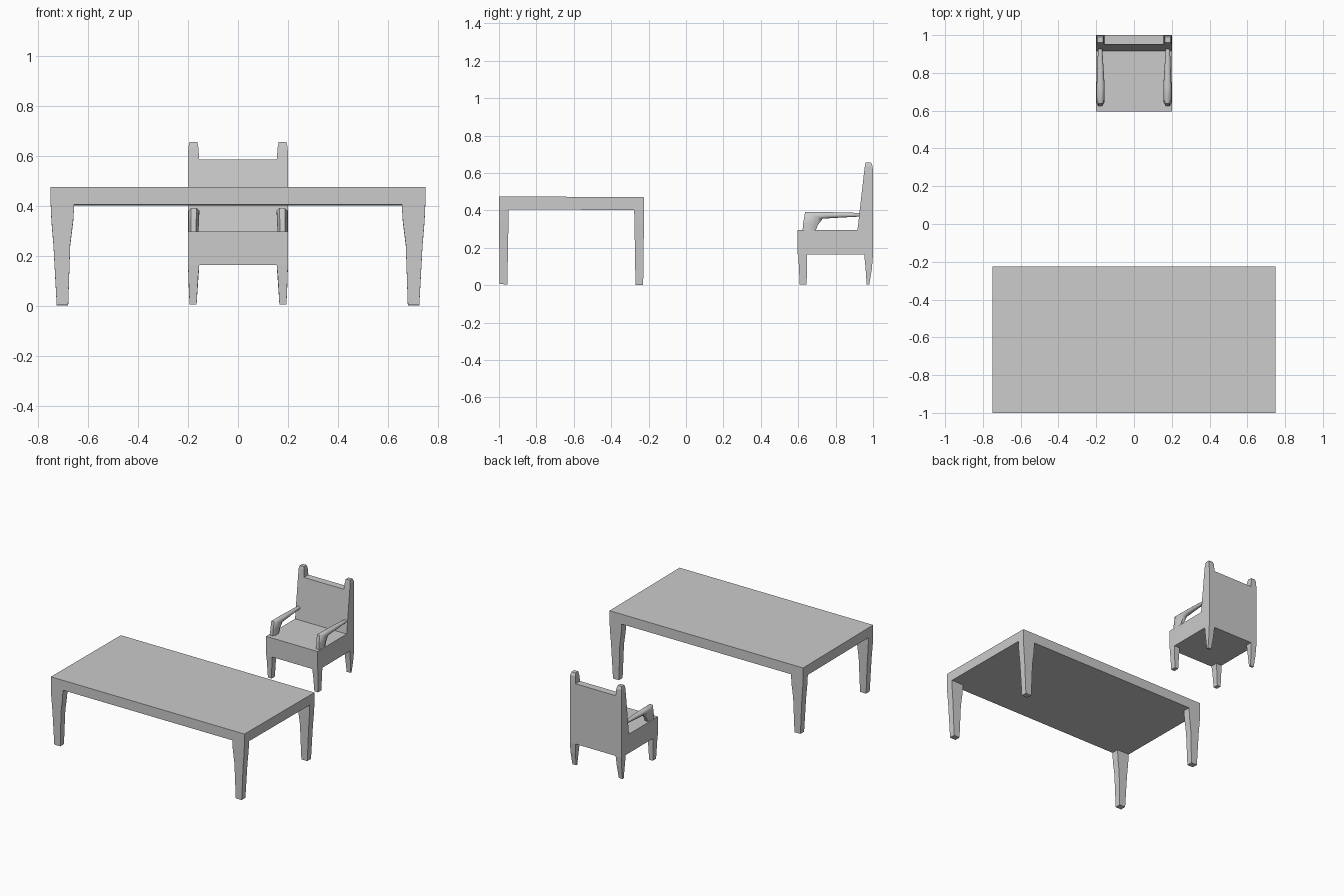
import bpy, bmesh

if "Cube" in bpy.data.objects:
    bpy.data.objects.remove(bpy.data.objects["Cube"])

TILT = 0.0065  # the table leans very slightly: front edge a touch higher than the rear


def loft(name, sections, smooth=False, tilt=0.0):
    """Skin a list of equal-sized point rings and cap both ends."""
    bm = bmesh.new()
    rings = [[bm.verts.new((x, y, z + tilt * (-0.225 - y))) for x, y, z in s] for s in sections]
    n = len(rings[0])
    for a, b in zip(rings, rings[1:]):
        for i in range(n):
            j = (i + 1) % n
            bm.faces.new((a[i], a[j], b[j], b[i]))
    bm.faces.new(rings[0][::-1])
    bm.faces.new(rings[-1])
    bmesh.ops.recalc_face_normals(bm, faces=bm.faces)
    mesh = bpy.data.meshes.new(name)
    bm.to_mesh(mesh)
    bm.free()
    ob = bpy.data.objects.new(name, mesh)
    bpy.context.collection.objects.link(ob)
    if smooth:
        bpy.context.view_layer.objects.active = ob
        ob.select_set(True)
        bpy.ops.object.shade_smooth_by_angle(angle=1.0)
        ob.select_set(False)
    return ob


def rect(x0, x1, y0, y1, z, side=1):
    return [(side * x0, y0, z), (side * x1, y0, z), (side * x1, y1, z), (side * x0, y1, z)]


def taper(name, rows, side=1, tilt=0.0):
    """Tapered block from rows of (x0, x1, y0, y1, z)."""
    return loft(name, [rect(*r, side=side) for r in rows], tilt=tilt)


# Table
taper("table_top", [(-0.75, 0.75, -1, -0.225, 0.401), (-0.75, 0.75, -1, -0.225, 0.47)], tilt=TILT)
for side, tag in ((-1, "left"), (1, "right")):
    for end, y_out, d in (("front", -1.0, 1), ("rear", -0.225, -1)):
        rows = []
        for x0, x1, inset, depth, z in ((0.656, 0.75, 0, 0.052, 0.401), (0.66, 0.747, 0, 0.051, 0.335),
                                        (0.672, 0.739, 0.001, 0.049, 0.24), (0.68, 0.726, 0.004, 0.045, 0)):
            rows.append((x0, x1, y_out + d * inset, y_out + d * depth, z))
        taper(f"table_leg_{end}_{tag}", rows, side, TILT)

# Chair seat block
taper("seat", [(-0.2, 0.2, 0.596, 0.935, 0.163), (-0.2, 0.2, 0.596, 0.935, 0.296)])

# Backrest: side profile extruded across the full width
profile = [(0.93, 0.163), (0.917, 0.296), (0.95, 0.585), (1.0, 0.585), (1.0, 0.163)]
loft("backrest", [[(x, y, z) for y, z in profile] for x in (-0.2, 0.2)])

# Arm path: lower/inner edge (y, z), upper/outer edge (y, z), x range
arm_path = [((0.693, 0.29), (0.623, 0.29), 0.158, 0.199),
            ((0.705, 0.322), (0.627, 0.335), 0.157, 0.199),
            ((0.73, 0.355), (0.637, 0.391), 0.155, 0.199),
            ((0.77, 0.358), (0.73, 0.391), 0.157, 0.197),
            ((0.84, 0.362), (0.83, 0.389), 0.162, 0.194),
            ((0.935, 0.367), (0.935, 0.386), 0.168, 0.19)]
chamfer = [(0.25, 0), (0.75, 0), (1, 0.3), (1, 0.7), (0.75, 1), (0.25, 1), (0, 0.7), (0, 0.3)]

for side, tag in ((-1, "left"), (1, "right")):
    # Pointed posts on top of the backrest
    taper(f"back_post_{tag}", [(0.155, 0.2, 0.95, 1.0, 0.585), (0.159, 0.199, 0.956, 0.998, 0.635),
                               (0.163, 0.194, 0.96, 0.99, 0.655)], side)
    # Chair legs
    taper(f"front_leg_{tag}", [(0.155, 0.2, 0.6, 0.648, 0.163), (0.16, 0.198, 0.603, 0.647, 0.11),
                               (0.166, 0.194, 0.608, 0.645, 0.004)], side)
    taper(f"rear_leg_{tag}", [(0.155, 0.2, 0.953, 1.0, 0.163), (0.16, 0.198, 0.96, 0.994, 0.09),
                              (0.166, 0.194, 0.966, 0.98, 0.004)], side)
    # Armrest with its front support, one bent sweep
    sections = []
    for (ya, za), (yb, zb), x0, x1 in arm_path:
        sections.append([(side * (x0 + (x1 - x0) * u), ya + (yb - ya) * v, za + (zb - za) * v)
                         for u, v in chamfer])
    loft(f"armrest_{tag}", sections, smooth=True)
